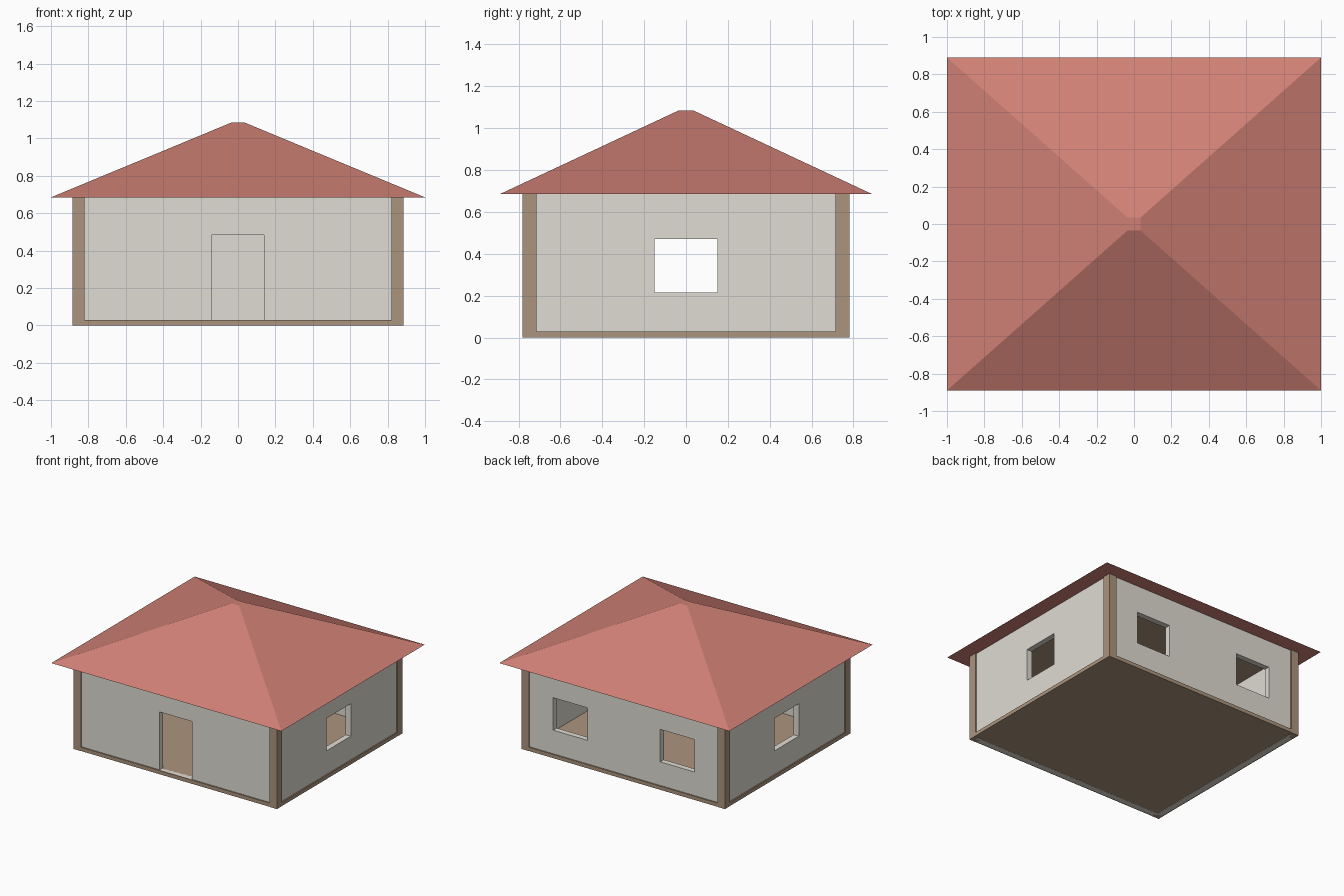
import bpy, bmesh, math
from mathutils import Matrix

cube = bpy.data.objects.get("Cube")
if cube:
    bpy.data.objects.remove(cube, do_unlink=True)


def material(name, color):
    m = bpy.data.materials.new(name)
    m.use_nodes = True
    m.diffuse_color = (*color, 1)
    m.node_tree.nodes["Principled BSDF"].inputs["Base Color"].default_value = (*color, 1)
    return m


ROOF = material("terracotta", (0.63, 0.216, 0.178))
WALL = material("pale plaster", (0.737, 0.716, 0.651))
WOOD = material("brown wood", (0.413, 0.296, 0.205))

HX, HY = 0.885, 0.78          # half size of the house body
FLOOR, EAVE, PEAK = 0.03, 0.685, 1.085
POST, RECESS, THICK = 0.065, 0.01, 0.045


def add_object(name, bm, mat):
    mesh = bpy.data.meshes.new(name)
    bm.to_mesh(mesh)
    bm.free()
    mesh.materials.append(mat)
    ob = bpy.data.objects.new(name, mesh)
    bpy.context.collection.objects.link(ob)
    return ob


def box(name, mat, x, y, z, top=None):
    """Box from ranges; top gives the half size of a tapered upper face."""
    bm = bmesh.new()
    bmesh.ops.create_cube(bm, size=1)
    for v in bm.verts:
        upper = v.co.z > 0
        if upper and top:
            v.co.x, v.co.y = math.copysign(top, v.co.x), math.copysign(top, v.co.y)
        else:
            v.co.x, v.co.y = x[v.co.x > 0], y[v.co.y > 0]
        v.co.z = z[upper]
    return add_object(name, bm, mat)


def wall(name, half, dist, turn, openings, sill, head, foot):
    """Recessed panel with openings, thickened inwards and turned to its side."""
    us = sorted([-half, half] + [u for pair in openings for u in pair])
    zs = sorted({foot, sill, head, EAVE})
    bm = bmesh.new()
    for u0, u1 in zip(us, us[1:]):
        for z0, z1 in zip(zs, zs[1:]):
            if (u0, u1) in openings and sill <= z0 < head:
                continue
            corners = ((u0, z0), (u1, z0), (u1, z1), (u0, z1))
            bm.faces.new([bm.verts.new((u, -dist, z)) for u, z in corners])
    bmesh.ops.remove_doubles(bm, verts=bm.verts, dist=0.0001)
    bm.transform(Matrix.Rotation(math.radians(turn), 4, 'Z'))
    ob = add_object(name, bm, WALL)
    mod = ob.modifiers.new("thickness", 'SOLIDIFY')
    mod.thickness = THICK
    mod.offset = -1


# Floor slab, ceiling and hipped roof
box("floor_slab", WOOD, (-HX, HX), (-HY, HY), (0.001, FLOOR))
inner_x, inner_y = HX - RECESS - THICK, HY - RECESS - THICK
box("ceiling", WOOD, (-inner_x, inner_x), (-inner_y, inner_y), (EAVE - 0.01, EAVE - 0.001))
box("roof", ROOF, (-1, 1), (-0.89, 0.89), (EAVE, PEAK), top=0.035)

# Corner posts
for side, sx in (("right", 1), ("left", -1)):
    for end, sy in (("front", -1), ("back", 1)):
        box(f"{end}_{side}_post", WOOD,
            sorted((sx * HX, sx * (HX - POST))),
            sorted((sy * HY, sy * (HY - POST))), (0, EAVE))

# Walls with a doorway in front, two windows behind and one on each side
window = dict(sill=0.215, head=0.47)
long_half, short_half = HX - POST / 2, HY - POST / 2
long_dist, short_dist = HY - RECESS, HX - RECESS
wall("front_wall", long_half, long_dist, 0, [(-0.143, 0.14)], FLOOR, 0.485, 0)
wall("back_wall", long_half, long_dist, 180, [(-0.615, -0.315), (0.315, 0.615)],
     foot=FLOOR, **window)
for name, turn, foot in (("right_wall", 90, FLOOR), ("left_wall", 270, 0)):
    wall(name, short_half, short_dist, turn, [(-0.15, 0.15)], foot=foot, **window)
